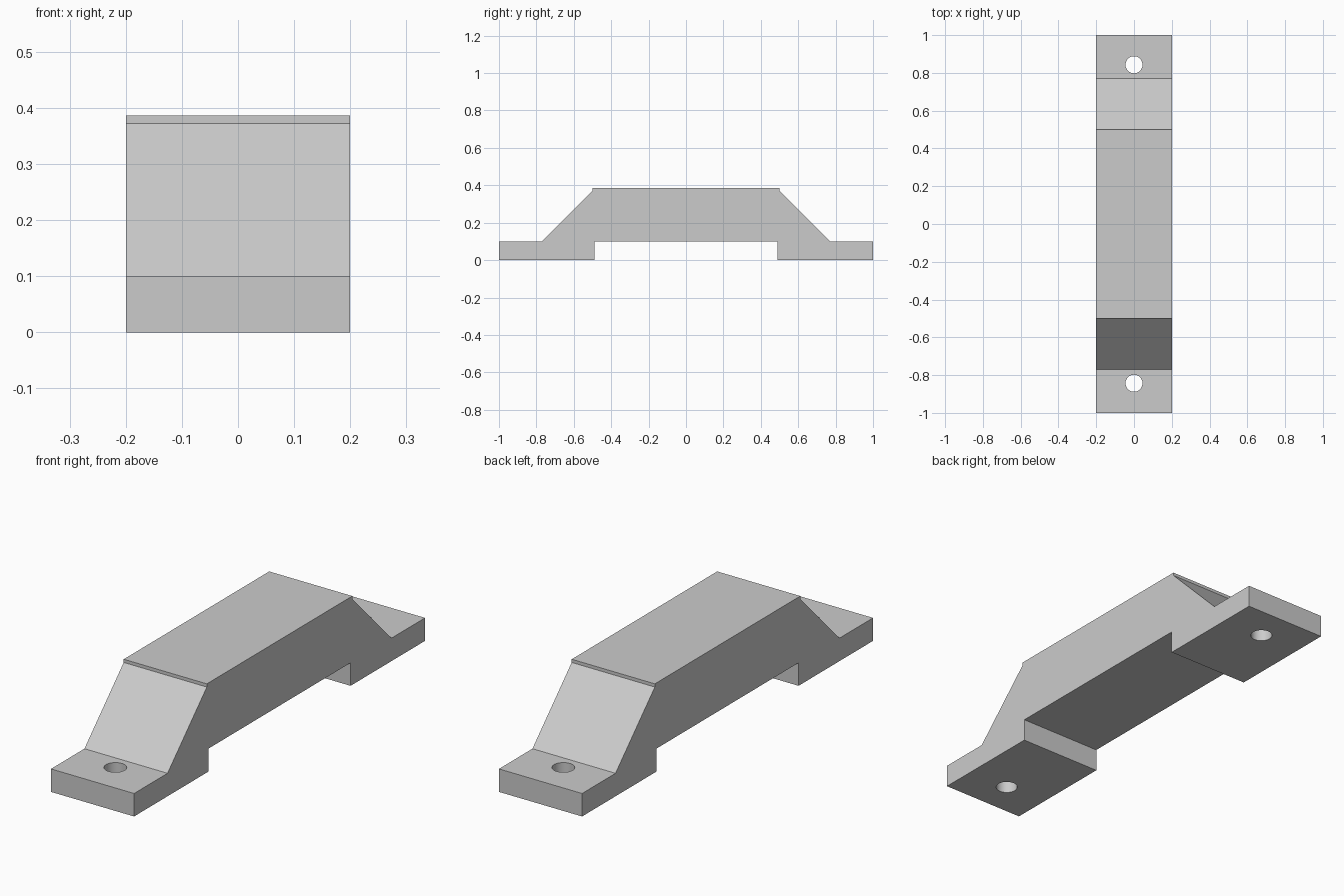
import bpy
import bmesh
from math import radians

cube = bpy.data.objects.get("Cube")
if cube:
    bpy.data.objects.remove(cube, do_unlink=True)

HALF_WIDTH = 0.2
HOLE_Y = 0.843
HOLE_RADIUS = 0.045

grey = bpy.data.materials.new("light grey")
grey.use_nodes = True
colour = (0.6, 0.6, 0.6, 1)
grey.diffuse_color = colour
grey.node_tree.nodes["Principled BSDF"].inputs["Base Color"].default_value = colour

# Side profile (y, z) of the back half, mirrored to close the outline
half = [(0.488, 0.1), (0.488, 0), (1, 0), (1, 0.1),
        (0.77, 0.1), (0.5, 0.372), (0.5, 0.386)]
outline = half + [(-y, z) for y, z in reversed(half)]

# Handle body: profile extruded across the width
bm = bmesh.new()
face = bm.faces.new([bm.verts.new((-HALF_WIDTH, y, z)) for y, z in outline])
side = bmesh.ops.extrude_face_region(bm, geom=[face])
moved = [v for v in side["geom"] if isinstance(v, bmesh.types.BMVert)]
bmesh.ops.translate(bm, verts=moved, vec=(2 * HALF_WIDTH, 0, 0))
bmesh.ops.recalc_face_normals(bm, faces=bm.faces[:])
mesh = bpy.data.meshes.new("handle_body")
bm.to_mesh(mesh)
bm.free()
mesh.materials.append(grey)
body = bpy.data.objects.new("handle_body", mesh)
bpy.context.collection.objects.link(body)

# Screw holes through both feet
for name, y in (("front_hole_cutter", -HOLE_Y), ("back_hole_cutter", HOLE_Y)):
    bpy.ops.mesh.primitive_cylinder_add(vertices=48, radius=HOLE_RADIUS,
                                        depth=0.3, location=(0, y, 0.05))
    cutter = bpy.context.object
    cutter.name = name
    cutter.data.materials.append(grey)
    cut = body.modifiers.new(name, "BOOLEAN")
    cut.operation = "DIFFERENCE"
    cut.solver = "EXACT"
    cut.object = cutter
    bpy.ops.object.select_all(action="DESELECT")
    body.select_set(True)
    bpy.context.view_layer.objects.active = body
    bpy.ops.object.modifier_apply(modifier=cut.name)
    bpy.data.objects.remove(cutter, do_unlink=True)

bpy.ops.object.shade_smooth_by_angle(angle=radians(30))
